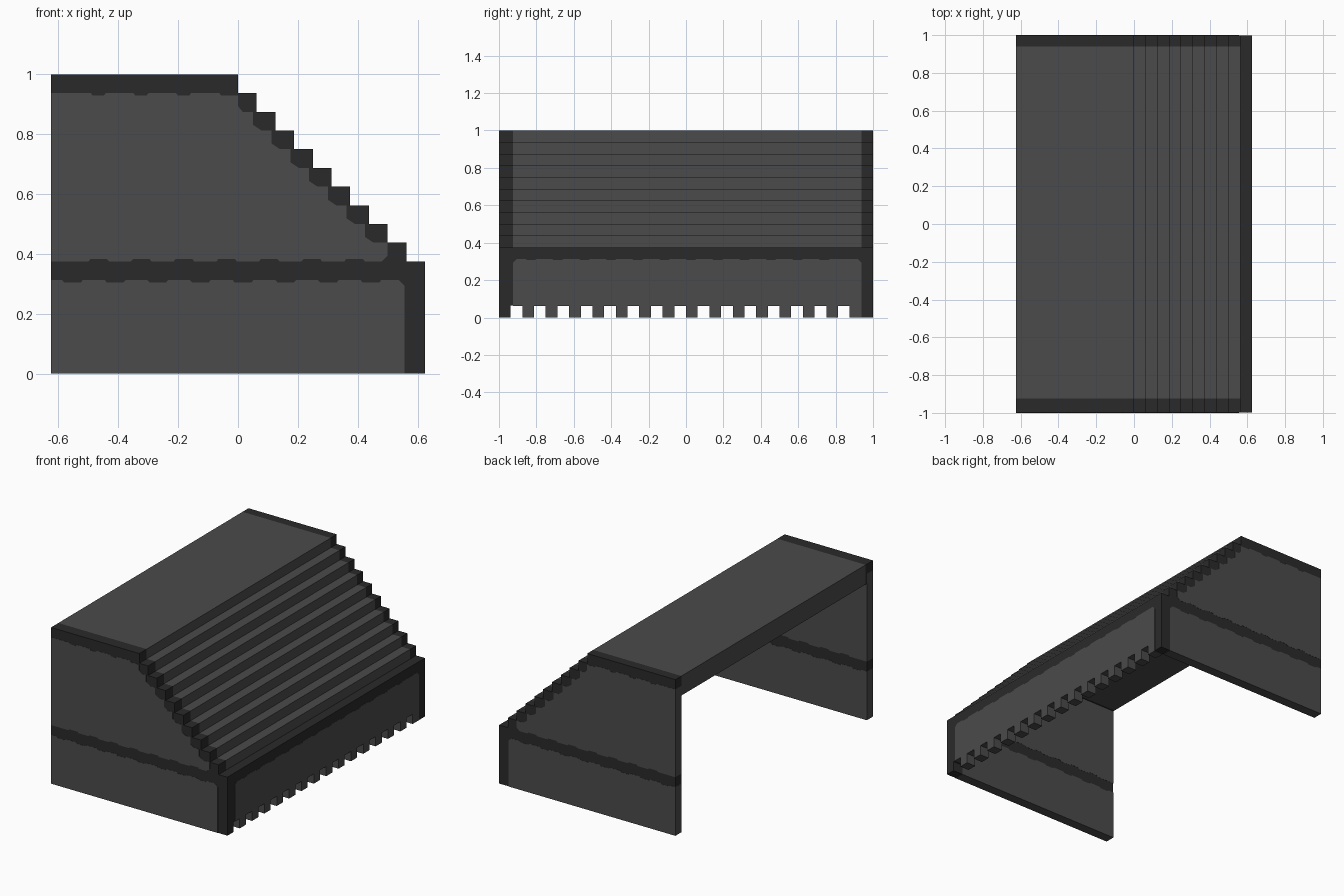
import bpy, bmesh

cube = bpy.data.objects.get("Cube")
if cube:
    bpy.data.objects.remove(cube, do_unlink=True)

U = 1 / 16        # one building unit
LIP = 0.015       # how far the light panels stand proud of the dark frame
STEPS = 9


def material(name, value):
    m = bpy.data.materials.new(name)
    m.use_nodes = True
    col = (value, value, value, 1)
    m.diffuse_color = col
    bsdf = next(n for n in m.node_tree.nodes if n.type == 'BSDF_PRINCIPLED')
    bsdf.inputs["Base Color"].default_value = col
    return m


LIGHT = material("mid_grey", 0.070)
DARK = material("charcoal", 0.023)


def prism(name, points, axis, lo, hi, mat):
    """Extrude a profile (in units) along x or y."""
    bm = bmesh.new()

    def place(p, d):
        return (p[0] * U, d * U, p[1] * U) if axis == 'y' else (d * U, p[0] * U, p[1] * U)

    face = bm.faces.new([bm.verts.new(place(p, lo)) for p in points])
    out = bmesh.ops.extrude_face_region(bm, geom=[face])
    move = (0, (hi - lo) * U, 0) if axis == 'y' else ((hi - lo) * U, 0, 0)
    bmesh.ops.translate(bm, vec=move,
                        verts=[v for v in out["geom"] if isinstance(v, bmesh.types.BMVert)])
    bmesh.ops.recalc_face_normals(bm, faces=bm.faces)
    mesh = bpy.data.meshes.new(name)
    bm.to_mesh(mesh)
    bm.free()
    mesh.materials.append(mat)
    obj = bpy.data.objects.new(name, mesh)
    bpy.context.collection.objects.link(obj)
    return obj


def wave(start, end, height, depth, width, period=2.28):
    """Worn edge: points from start to end with small regular notches."""
    pts, a = [], start
    while a + width < end:
        pts += [(a, height), (a + 0.1, height + depth),
                (a + width - 0.1, height + depth), (a + width, height)]
        a += period
    return pts


# Stepped outline shared by the walls and the roof
stairs = [(0, 16)]
for k in range(STEPS):
    stairs += [(k, 15 - k), (k + 1, 15 - k)]
stairs.append((9, 6))

# Side wall panel profiles: upper follows the steps, lower has a clipped corner
upper = [(-10, 15)] + wave(-7.87, -1.2, 15, -0.14, 0.8) + [(-1, 15), (-0.9, 14.86), (0, 14.86)]
for k in range(8):
    upper += [(k if k == 0 else k - 0.2, 14.3 - k), (k + 0.25, 14 - k)]
    upper.append((k + 0.8 if k < 7 else 8, 14 - k))
upper += [(8, 6.3), (7.7, 6)] + wave(-8, 7.5, 6, 0.12, 1.1)[::-1] + [(-10, 6)]
lower = [(-10, 0), (8.9, 0), (8.9, 4.7), (8.6, 5)] + wave(-9.4, 8.4, 5, -0.12, 1.1)[::-1] + [(-10, 5)]
frame = [(-10 + LIP, 0.01), (10, 0.01), (10, 6)] + stairs[::-1] + [(-10 + LIP, 16)]

# Dark block closing the rim at the open edge
rim_end = [(-10, 15), (-9.9, 15), (-9.9, 16), (-10, 16)]

for side, lo in (("right", -16), ("left", 15)):
    hi = lo + 1
    prism(side + "_wall_frame", frame, 'y', lo + LIP, hi - LIP, DARK)
    prism(side + "_upper_panel", upper, 'y', lo, hi, LIGHT)
    prism(side + "_lower_panel", lower, 'y', lo, hi, LIGHT)
    prism(side + "_rim_end", rim_end, 'y', lo + LIP, hi - LIP, DARK)

# Roof and steps: a two-unit-deep shell with a stepped underside
shell = [(-10, 16)] + stairs + [(9, 5)]
for k in reversed(range(STEPS)):
    if k < STEPS - 1:
        shell.append((k + 1, 13 - k))
    shell.append((k, 13 - k))
shell += [(0, 14), (-10, 14)]
prism("roof_and_steps", shell, 'y', -14.8, 15 + LIP, LIGHT)
prism("roof_edge_strip", shell, 'y', -15 - LIP, -14.8, DARK)

# Dark frame behind the end panel
prism("end_frame", [(-15.1, 1.01), (15.1, 1.01), (15.1, 6), (-15.1, 6)], 'x', 9, 10 - LIP, DARK)

# End panel with a toothed lower edge
panel = [(-14.8, 1)]
for k in range(-14, 15, 2):
    panel += [(k, 1), (k, 0), (k + 1, 0)]
    if k < 14:
        panel.append((k + 1, 1))
panel += [(15, 4.7), (14.7, 5)] + wave(-13.7, 14.4, 5, -0.1, 0.9)[::-1] + [(-14.5, 5), (-14.8, 4.7)]
prism("end_panel", panel, 'x', 9 - LIP, 10, LIGHT)
